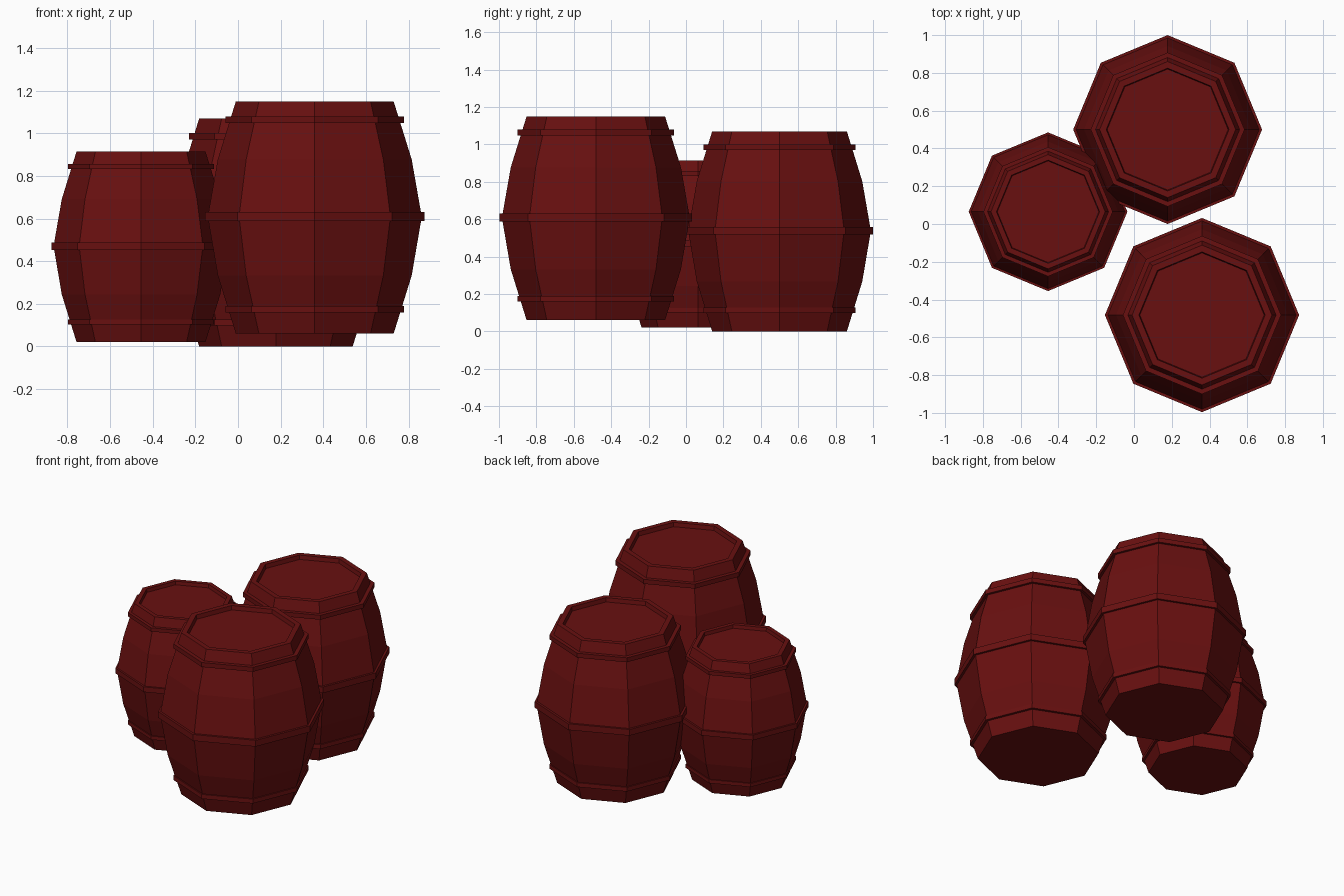
import bpy
import bmesh
from math import cos, sin, tau

SIDES = 8

old = bpy.data.objects.get("Cube")
if old:
    bpy.data.objects.remove(old, do_unlink=True)

wood = bpy.data.materials.new("dark red wood")
wood.use_nodes = True
colour = (0.14, 0.005, 0.005, 1)
wood.diffuse_color = colour
wood.node_tree.nodes["Principled BSDF"].inputs["Base Color"].default_value = colour


def lathe(name, profile, place, size, closed=False):
    """Spin a (radius, height) profile into a flat-sided solid."""
    bm = bmesh.new()
    radius, height = size
    rings = []
    for r, z in profile:
        rings.append([bm.verts.new((r * radius * cos(tau * i / SIDES),
                                    r * radius * sin(tau * i / SIDES),
                                    z * height)) for i in range(SIDES)])
    pairs = list(zip(rings, rings[1:]))
    if closed:
        pairs.append((rings[-1], rings[0]))
    else:
        bm.faces.new(rings[0][::-1])
        bm.faces.new(rings[-1])
    for low, high in pairs:
        for i in range(SIDES):
            j = (i + 1) % SIDES
            bm.faces.new((low[i], low[j], high[j], high[i]))
    bmesh.ops.recalc_face_normals(bm, faces=bm.faces)
    mesh = bpy.data.meshes.new(name)
    bm.to_mesh(mesh)
    bm.free()
    mesh.materials.append(wood)
    obj = bpy.data.objects.new(name, mesh)
    obj.location = place
    bpy.context.collection.objects.link(obj)


# Bulging staves, raised rim and sunken lid
BODY = [(0.72, 0), (0.885, 0.25), (0.977, 0.503), (0.885, 0.75),
        (0.72, 1), (0.65, 1), (0.64, 0.975)]

# Hoops: outer radius, bottom, top
HOOPS = {"lower_hoop": (0.815, 0.092, 0.119),
         "middle_hoop": (1, 0.484, 0.523),
         "upper_hoop": (0.815, 0.907, 0.935)}

# Barrels: base position, (radius, height)
BARRELS = {"front": ((0.36, -0.482, 0.06), (0.514, 1.09)),
           "back": ((0.178, 0.5, 0), (0.5, 1.07)),
           "small": ((-0.455, 0.065, 0.02), (0.42, 0.895))}

for label, (place, size) in BARRELS.items():
    lathe(label + "_barrel_body", BODY, place, size)
    for hoop, (r, low, high) in HOOPS.items():
        inner = r - 0.1
        lathe(label + "_barrel_" + hoop,
              [(inner, low), (r, low), (r, high), (inner, high)],
              place, size, closed=True)
